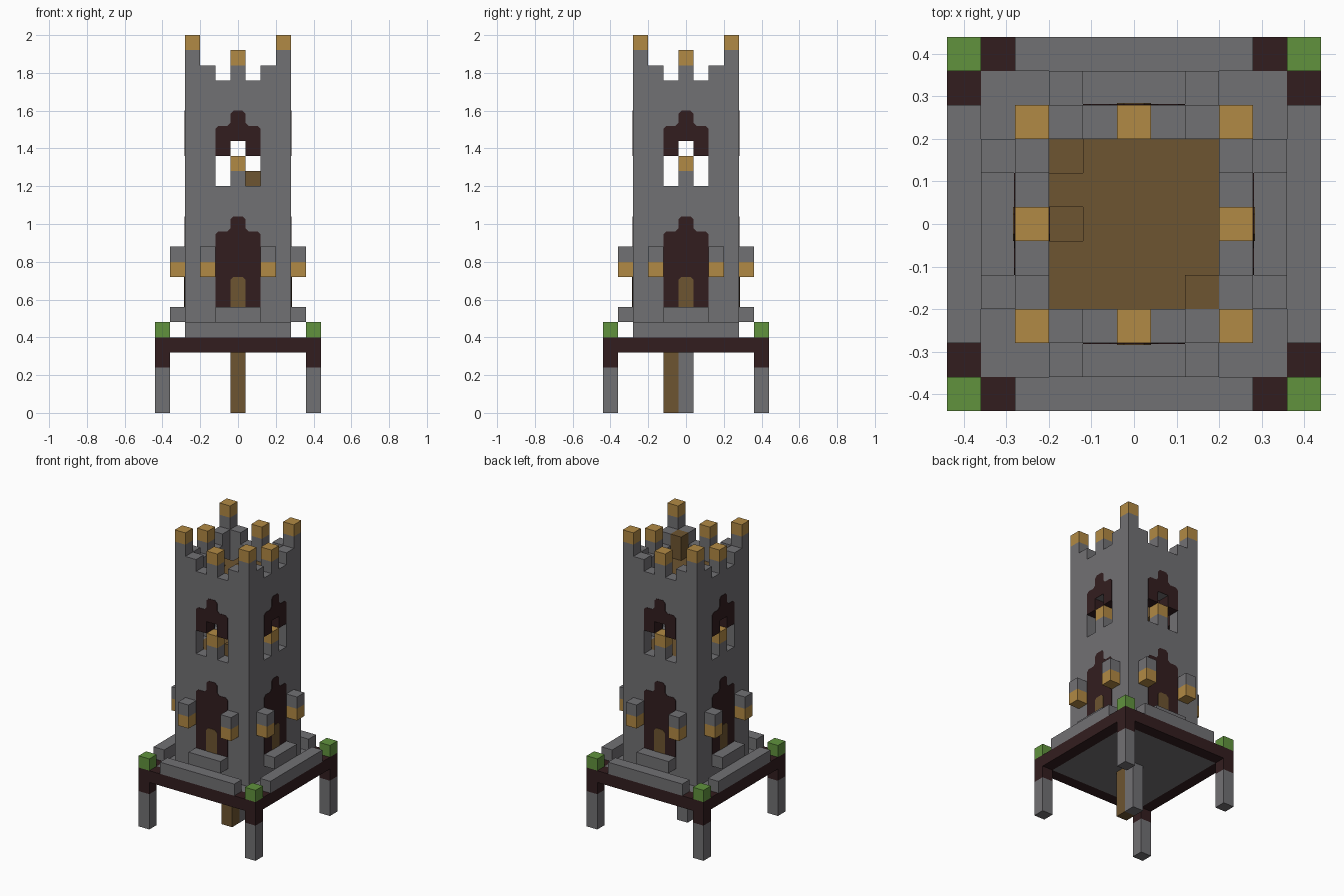
import bpy, bmesh, math
from mathutils import Matrix, Vector

cube = bpy.data.objects.get("Cube")
if cube:
    bpy.data.objects.remove(cube, do_unlink=True)

UNIT = 0.08      # edge of one building block
PROUD = 0.03     # how far inlaid panels stand out, in blocks


def material(name, *srgb):
    mat = bpy.data.materials.new(name)
    mat.use_nodes = True
    colour = [(c / 255) ** 2.2 for c in srgb] + [1]
    mat.diffuse_color = colour
    mat.node_tree.nodes["Principled BSDF"].inputs["Base Color"].default_value = colour
    return mat


STONE = material("grey stone", 113, 112, 115)
GOLD = material("golden wood", 176, 136, 70)
WOOD = material("brown wood", 109, 85, 52)
DARK = material("dark timber", 54, 35, 36)
LEAF = material("leaf green", 97, 145, 64)


def finish(name, mat, bm, turns):
    """Repeat the mesh about the z axis and make it an object."""
    geom = bm.verts[:] + bm.edges[:] + bm.faces[:]
    for i in range(1, turns):
        copy = bmesh.ops.duplicate(bm, geom=geom)["geom"]
        verts = [g for g in copy if isinstance(g, bmesh.types.BMVert)]
        bmesh.ops.rotate(bm, verts=verts, cent=(0, 0, 0),
                         matrix=Matrix.Rotation(i * math.pi / 2, 3, "Z"))
    bmesh.ops.recalc_face_normals(bm, faces=bm.faces)
    mesh = bpy.data.meshes.new(name)
    bm.to_mesh(mesh)
    bm.free()
    mesh.materials.append(mat)
    bpy.context.collection.objects.link(bpy.data.objects.new(name, mesh))


def blocks(name, mat, *items, turns=4):
    """Each item: first and last cell in x, first and last in y, bottom, top."""
    bm = bmesh.new()
    for x0, x1, y0, y1, z0, z1 in items:
        lo = Vector((x0 - 0.5, y0 - 0.5, z0)) * UNIT
        hi = Vector((x1 + 0.5, y1 + 0.5, z1)) * UNIT
        place = Matrix.Translation((lo + hi) / 2) @ Matrix.Diagonal((*(hi - lo), 1))
        bmesh.ops.create_cube(bm, size=1, matrix=place)
    finish(name, mat, bm, turns)


def inlay(name, mat, half, y0, y1):
    """Mirrored outline in x and z, extruded from y0 to y1, on all four sides."""
    bm = bmesh.new()
    outline = half + [(-x, z) for x, z in reversed(half) if x]
    face = bm.faces.new([bm.verts.new((x * UNIT, y0 * UNIT, z * UNIT)) for x, z in outline])
    out = bmesh.ops.extrude_face_region(bm, geom=[face])["geom"]
    verts = [g for g in out if isinstance(g, bmesh.types.BMVert)]
    bmesh.ops.translate(bm, verts=verts, vec=(0, (y1 - y0) * UNIT, 0))
    finish(name, mat, bm, 4)


def arch_top(spring, c=0.2):
    """Right half of a stepped arch with clipped corners."""
    return [(1.5, spring - c), (1.5 - c, spring), (0.5 + c, spring), (0.5, spring + c),
            (0.5, spring + 1 - c), (0.5 - c, spring + 1)]


# Platform on four legs
blocks("leg", STONE, (5, 5, -5, -5, 0, 3))
blocks("leg_cap", DARK, (5, 5, -5, -5, 3, 5))
blocks("platform_rim", DARK, (-4, 4, -5, -5, 4, 5))
blocks("platform_floor", STONE, (-4, 4, -4, 4, 4, 5), turns=1)
blocks("corner_bush", LEAF, (5, 5, -5, -5, 5, 6))
blocks("outer_ledge", STONE, (-3, 3, -5, -5, 5, 6))
blocks("centre_post", STONE, (0, 0, 0, 0, 0, 4), turns=1)
blocks("ladder_post", WOOD, (0, 0, -1, -1, 0, 4), turns=1)

# Tower walls: corners, lower wall, window jambs, pier, wall above the arch
blocks("corner_column", STONE, (3, 3, -3, -3, 5, 24))
blocks("lower_wall", STONE, (-2, 2, -3, -3, 5, 15))
blocks("window_jamb", STONE, (-2, -2, -3, -3, 15, 18), (2, 2, -3, -3, 15, 18))
blocks("window_pier", STONE, (0, 0, -3, -3, 15, 16))
blocks("window_pier_cap", GOLD, (0, 0, -3, -3, 16, 17))
blocks("upper_wall", STONE, (-2, 2, -3, -3, 18, 22))

# Battlements
blocks("merlon", STONE, (-2, -2, -3, -3, 22, 23), (2, 2, -3, -3, 22, 23),
       (0, 0, -3, -3, 22, 23))
blocks("middle_merlon_cap", GOLD, (0, 0, -3, -3, 23, 24))
blocks("corner_cap", GOLD, (3, 3, -3, -3, 24, 25))

# Doorways and window arches
inlay("door_arch", DARK, [(1.5, 7)] + arch_top(12), -3.5 - PROUD, -3.4)
inlay("door", WOOD, [(0.5, 7), (0.5, 8.8), (0.3, 9)], -3.5 - 2 * PROUD, -3.4)
inlay("window_arch", DARK, [(0.5, 18), (0.5, 17), (1.5, 17)] + arch_top(19),
      -3.5 - PROUD, -2.5 + PROUD)
blocks("door_step", STONE, (-1, 1, -4, -4, 6, 7))

# Wall lanterns beside the doors
blocks("lantern", GOLD, (-2, -2, -4, -4, 9, 10), (2, 2, -4, -4, 9, 10))
blocks("lantern_hood", STONE, (-2, -2, -4, -4, 10, 11), (2, 2, -4, -4, 10, 11))

# Inside: floors, stair steps and the stair post reaching the roof
blocks("window_floor", WOOD, (-2, 2, -2, 2, 14, 15), turns=1)
blocks("roof_floor", WOOD, (-1, 2, -2, 2, 20, 21), (-2, -2, -2, -1, 20, 21),
       (-2, -2, 1, 1, 20, 21), turns=1)
blocks("stair_step", WOOD, (1, 1, -2, -2, 15, 16), (-2, -2, 0, 0, 18, 19),
       (-2, -2, 2, 2, 19, 20), turns=1)
blocks("stair_post", WOOD, (2, 2, -2, -2, 15, 23), turns=1)
